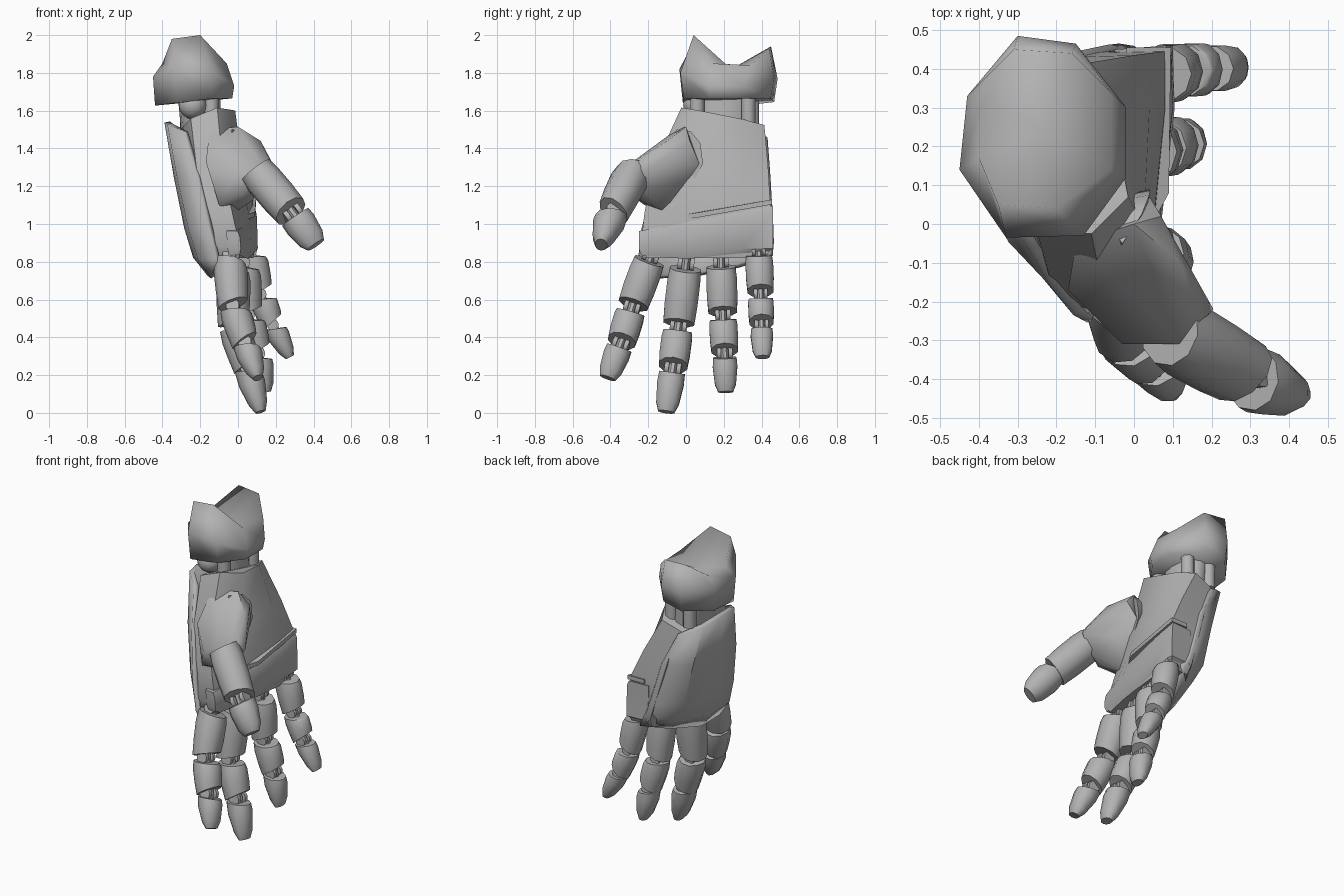
import bpy, bmesh, math
from mathutils import Vector

if "Cube" in bpy.data.objects:
    bpy.data.objects.remove(bpy.data.objects["Cube"])

grey = bpy.data.materials.new("metal grey")
grey.diffuse_color = (0.45, 0.45, 0.45, 1)
grey.use_nodes = True
grey.node_tree.nodes["Principled BSDF"].inputs["Base Color"].default_value = grey.diffuse_color


def finish(name, bm, angle=32):
    bmesh.ops.recalc_face_normals(bm, faces=bm.faces)
    me = bpy.data.meshes.new(name)
    bm.to_mesh(me)
    bm.free()
    me.materials.append(grey)
    for p in me.polygons:
        p.use_smooth = True
    me.set_sharp_from_angle(angle=math.radians(angle))
    ob = bpy.data.objects.new(name, me)
    bpy.context.collection.objects.link(ob)
    return ob


def loft(name, rings, angle=32, closed=True, tip=None):
    """Skin a list of point rings; closed rings get end caps."""
    bm = bmesh.new()
    vs = [[bm.verts.new(p) for p in r] for r in rings]
    n = len(vs[0])
    for a, b in zip(vs, vs[1:]):
        for i in range(n if closed else n - 1):
            j = (i + 1) % n
            bm.faces.new((a[i], a[j], b[j], b[i]))
    if closed:
        bm.faces.new(vs[0])
        if tip:
            t = bm.verts.new(tip)
            for i in range(n):
                bm.faces.new((vs[-1][i], vs[-1][(i + 1) % n], t))
        else:
            bm.faces.new(vs[-1])
    return finish(name, bm, angle)


def hull(name, pts, angle=32):
    bm = bmesh.new()
    for p in pts:
        bm.verts.new(p)
    r = bmesh.ops.convex_hull(bm, input=bm.verts)
    bmesh.ops.delete(bm, geom=list(set(r["geom_interior"])), context='VERTS')
    return finish(name, bm, angle)


def tube(name, p, q, prof, lat=(0, 1, 0), sides=10, angle=50):
    """Segment from p to q; prof rows are (t, half width, half depth, skew)."""
    p, q = Vector(p), Vector(q)
    d = q - p
    u = d.normalized()
    w = Vector(lat)
    w = (w - u * w.dot(u)).normalized()
    v = w.cross(u)
    rings = []
    for t, a, b, skew in prof:
        ring = []
        for i in range(sides):
            an = 2 * math.pi * (i + 0.5) / sides
            c, s = math.cos(an), math.sin(an)
            ring.append(p + d * t + w * a * c + v * b * s + u * skew * s)
        rings.append(ring)
    return loft(name, rings, angle)


def hinge(name, c, d, lat, r):
    """Two knuckle discs with a short link through them."""
    c, d, w = Vector(c), Vector(d).normalized(), Vector(lat)
    w = (w - d * w.dot(d)).normalized()
    for k in (-1, 1):
        m = c + w * k * r * 0.7
        tube(name + "_disc", m - w * r * .25, m + w * r * .25,
             [(0, r * .8, r * .8, 0), (1, r * .8, r * .8, 0)], d, 10)
    tube(name + "_link", c - d * r * 1.5, c + d * r * 1.5,
         [(0, r * .5, r * .6, 0), (1, r * .5, r * .6, 0)], w, 8)


def digit(name, joints, w, lat=(0, 1, 0), base=True):
    """Chain of shells with hinges between; the last shell tapers to a blunt tip."""
    J = [Vector(j) for j in joints]
    for i, (p, q) in enumerate(zip(J, J[1:])):
        d = q - p
        if base or i:
            hinge(name + "_hinge", p, d, lat, w * .5)
        f = w * (1 - .08 * i)
        g = .028 / d.length
        # skew lengthens each shell on the back of the finger
        if i < len(J) - 2:
            tube(name + "_shell", p, q, [(g, f * .94, f * .9, -.02), (.3, f, f, 0),
                 (.65, f, f * .96, 0), (1 - g * .6, f * .94, f * .88, .022)], lat, 10)
        else:
            tube(name + "_tip", p, q, [(g * .8, f * .92, f * .9, -.02), (.35, f * .96, f * .92, 0),
                 (.8, f * .82, f * .65, 0), (1, f * .58, f * .36, 0)], lat, 10)


# Forearm cuff: octagonal cup with two raised peaks
mid = [(-.30, .485, 1.77), (-.15, .465, 1.77), (-.02, .30, 1.73), (-.02, .12, 1.73),
       (-.13, -.03, 1.80), (-.33, -.035, 1.82), (-.45, .14, 1.78), (-.43, .33, 1.78)]
low = [(-.235 + (x + .235) * .95, .225 + (y - .225) * .93, 1.665 + .13 * min(0, x + .15))
       for x, y, z in mid]
top = [(-.31, .45, 1.94), (-.16, .44, 1.93), (-.06, .34, 1.84), (-.06, .14, 1.85),
       (-.20, .04, 2.0), (-.35, .05, 1.98), (-.40, .17, 1.85), (-.39, .32, 1.84)]
loft("forearm_cuff", [low, mid, top], 95, tip=(-.235, .24, 1.82))

# Wrist core, ball and struts
tube("wrist_core", (-.2, .2, 1.48), (-.22, .21, 1.70), [(0, .16, .10, 0), (1, .16, .10, 0)], sides=14)
bm = bmesh.new()
bmesh.ops.create_uvsphere(bm, u_segments=14, v_segments=8, radius=.075)
bmesh.ops.translate(bm, verts=bm.verts, vec=(-.24, .06, 1.63))
finish("wrist_ball", bm)
for x, y in ((-.14, .06), (-.13, .33), (-.27, .35)):
    tube("wrist_strut", (x, y, 1.5), (x, y, 1.70), [(0, .04, .04, 0), (1, .04, .04, 0)], sides=8)


# Palm body: rings from wrist to knuckles, back curve then palm curve
def ring(pts, z, tilt=0.0, slope=0.0):
    return [(x, y, z + tilt * y + slope * min(0, x + .1)) for x, y in pts]


r1 = [(-.25, -.02), (-.29, .10), (-.29, .32), (-.25, .40), (-.12, .415), (-.06, .30), (-.015, .07), (-.11, -.025)]
r2 = [(-.22, -.13), (-.28, .06), (-.26, .32), (-.18, .43), (.0, .435), (.04, .30), (.025, .0), (-.08, -.17)]
r3 = [(-.18, -.19), (-.24, .05), (-.21, .33), (-.13, .44), (.08, .445), (.08, .3), (.05, .0), (-.03, -.22)]
r4 = [(-.14, -.23), (-.19, .0), (-.14, .33), (-.06, .45), (.09, .455), (.09, .3), (.06, .0), (.01, -.24)]
loft("palm_body", [ring(r1, 1.615, -.2, .4), ring(r2, 1.3), ring(r3, 1.08, .1), ring(r4, .88),
                   ring([(.9 * x, .9 * y + .01) for x, y in r4], .82)], 40)

# Lower palm pad with a slanted upper edge
pad = [(-.06, -.24), (-.05, .45), (.095, .46), (.1, .3), (.065, .0), (.01, -.25)]
loft("palm_pad", [[(x - .012 * (x > 0), y, 1.01 + .19 * y) for x, y in pad],
                  [(x, y, .98 + .19 * y) for x, y in pad],
                  [(x + .005, y, .87) for x, y in pad],
                  [(x * .8, y * .95, .815 + .08 * abs(y)) for x, y in pad]], 30)

# Slanted ridge across the palm
hull("palm_ridge", [(x, y, z + .19 * y + s) for x, y, z in
                    ((.02, -.05, 1.04), (.09, .08, 1.035), (.095, .455, 1.03), (-.02, .455, 1.03))
                    for s in (-.013, .013)])

# Back of hand: curved plate wrapping both edges
b = [[(-.275, -.03, 1.49), (-.36, .05, 1.53), (-.375, .17, 1.54), (-.35, .34, 1.52), (-.24, .42, 1.46)],
     [(-.205, -.15, 1.25), (-.31, -.04, 1.25), (-.325, .14, 1.25), (-.28, .34, 1.25), (-.13, .435, 1.25)],
     [(-.145, -.225, .98), (-.25, -.10, .98), (-.27, .12, .98), (-.22, .34, .98), (-.06, .45, 1.0)],
     [(-.11, -.245, .82), (-.20, -.13, .82), (-.225, .08, .83), (-.16, .32, .86), (-.03, .455, .91)],
     [(-.08, -.24, .76), (-.13, -.13, .72), (-.15, .07, .735), (-.08, .28, .78), (.01, .45, .84)]]
plate = loft("hand_back_plate", b, 40, closed=False)
m = plate.modifiers.new("thickness", 'SOLIDIFY')
m.thickness = .03
m.offset = 0

# Four fingers
digit("index_finger", [(-.045, -.185, .83), (-.025, -.285, .56), (.04, -.345, .365), (.105, -.415, .185)], .09)
digit("middle_finger", [(-.025, .0, .79), (-.025, -.04, .46), (.05, -.07, .235), (.12, -.105, .005)], .092)
digit("ring_finger", [(.03, .185, .80), (.055, .195, .52), (.11, .205, .315), (.15, .21, .11)], .085)
digit("little_finger", [(.07, .385, .86), (.12, .395, .63), (.185, .40, .465), (.275, .405, .295)], .077)

# Thumb mound with raised collar plate
hull("thumb_mound", [(-.17, -.17, 1.33), (-.15, -.05, 1.50), (.0, .0, 1.515), (.07, .02, 1.44),
                     (.04, .07, 1.32), (.01, .02, 1.22), (-.02, -.10, 1.06), (-.10, -.22, 1.10),
                     (-.03, -.31, 1.25), (.12, -.31, 1.31), (.17, -.25, 1.33), (.12, -.10, 1.44),
                     (.205, -.22, 1.28), (.07, -.23, 1.12), (.14, -.23, 1.18), (.08, -.05, 1.22),
                     (.02, -.30, 1.16)], 50)
hull("thumb_collar", [(-.03, -.05, 1.50), (.02, .025, 1.49), (.04, .075, 1.43), (.04, .09, 1.32),
                      (.03, .02, 1.19), (-.02, -.08, 1.05), (-.09, -.2, 1.07), (-.12, .0, 1.3),
                      (-.1, .05, 1.45)], 40)

# Thumb
digit("thumb", [(.075, -.265, 1.305), (.29, -.39, 1.055), (.413, -.45, .89)], .1, (.7, .2, .6), False)
